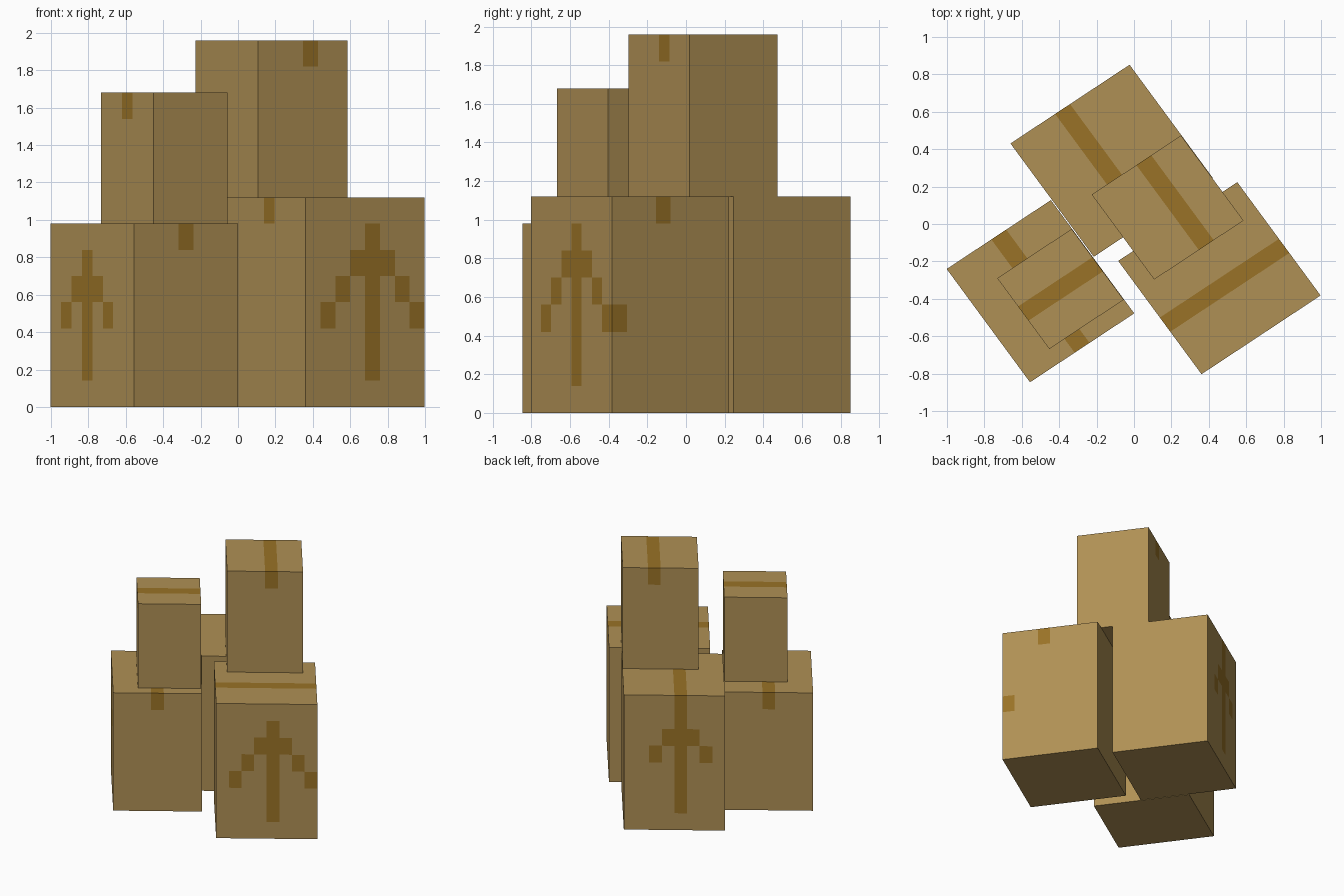
import bpy, bmesh
from mathutils import Vector

if "Cube" in bpy.data.objects:
    bpy.data.objects.remove(bpy.data.objects["Cube"])

# one texture square along the two ground directions and upward
U = Vector((0.0796, 0.0526, 0))
V = Vector((-0.0557, 0.0757, 0))
Z = Vector((0, 0, 0.14))


def material(name, color):
    m = bpy.data.materials.new(name)
    m.diffuse_color = color
    m.use_nodes = True
    m.node_tree.nodes["Principled BSDF"].inputs["Base Color"].default_value = m.diffuse_color
    return m


CARD = material("cardboard", (0.43, 0.28, 0.09, 1))
TAPE = material("brown_tape", (0.32, 0.17, 0.02, 1))


def arrow(col, tip, wings):
    """Squares of an up arrow: stem with stepped wings."""
    cells = {(col, r) for r in range(1, tip + 1)}
    for k in range(1, wings + 1):
        cells |= {(col - k, tip - k), (col + k, tip - k)}
    return cells


def carton(name, corner, nu, nv, nz, tape, along, marks=None):
    """Box whose sides are grids of squares; tape runs over the top along one direction."""
    o = Vector(corner)
    marks = {k: set(s) for k, s in (marks or {}).items()}
    if along == "v":
        marks["top"] = {(tape, j) for j in range(nv)}
        ends = ("front", "back")
    else:
        marks["top"] = {(i, tape) for i in range(nu)}
        ends = ("left", "right")
    for side in ends:
        marks.setdefault(side, set()).add((tape, nz - 1))

    sides = {  # origin, step a, step b, counts, flipped winding
        "front": (o, U, Z, nu, nz, False),
        "back": (o + V * nv, U, Z, nu, nz, True),
        "left": (o, V, Z, nv, nz, True),
        "right": (o + U * nu, V, Z, nv, nz, False),
        "top": (o + Z * nz, U, V, nu, nv, False),
        "bottom": (o, U, V, nu, nv, True),
    }
    bm = bmesh.new()
    for side, (p, a, b, na, nb, flip) in sides.items():
        for i in range(na):
            for j in range(nb):
                q = p + a * i + b * j
                pts = [q, q + a, q + a + b, q + b]
                if flip:
                    pts.reverse()
                f = bm.faces.new([bm.verts.new(c) for c in pts])
                f.material_index = int((i, j) in marks.get(side, ()))
    bmesh.ops.remove_doubles(bm, verts=bm.verts, dist=0.001)
    me = bpy.data.meshes.new(name)
    bm.to_mesh(me)
    bm.free()
    me.materials.append(CARD)
    me.materials.append(TAPE)
    bpy.context.collection.objects.link(bpy.data.objects.new(name, me))


# three cartons on the floor
carton("back_carton", (-0.215, -0.175, 0), 8, 8, 8, 3, "v",
       {"back": arrow(3, 6, 2) - {(3, 0)}})
# the arrow's right wing wraps one square round the corner
carton("right_carton", (0.361, -0.803, 0), 8, 8, 8, 3, "u",
       {"front": arrow(4, 6, 3), "right": {(0, 3)}})
carton("left_carton", (-0.556, -0.846, 0), 7, 8, 7, 3, "v",
       {"left": arrow(4, 5, 2)})

# two smaller cartons stacked on them
carton("upper_right_carton", (0.108, -0.297, 1.12), 6, 6, 6, 3, "v")
carton("upper_left_carton", (-0.453, -0.668, 0.98), 5, 5, 5, 2, "u")
